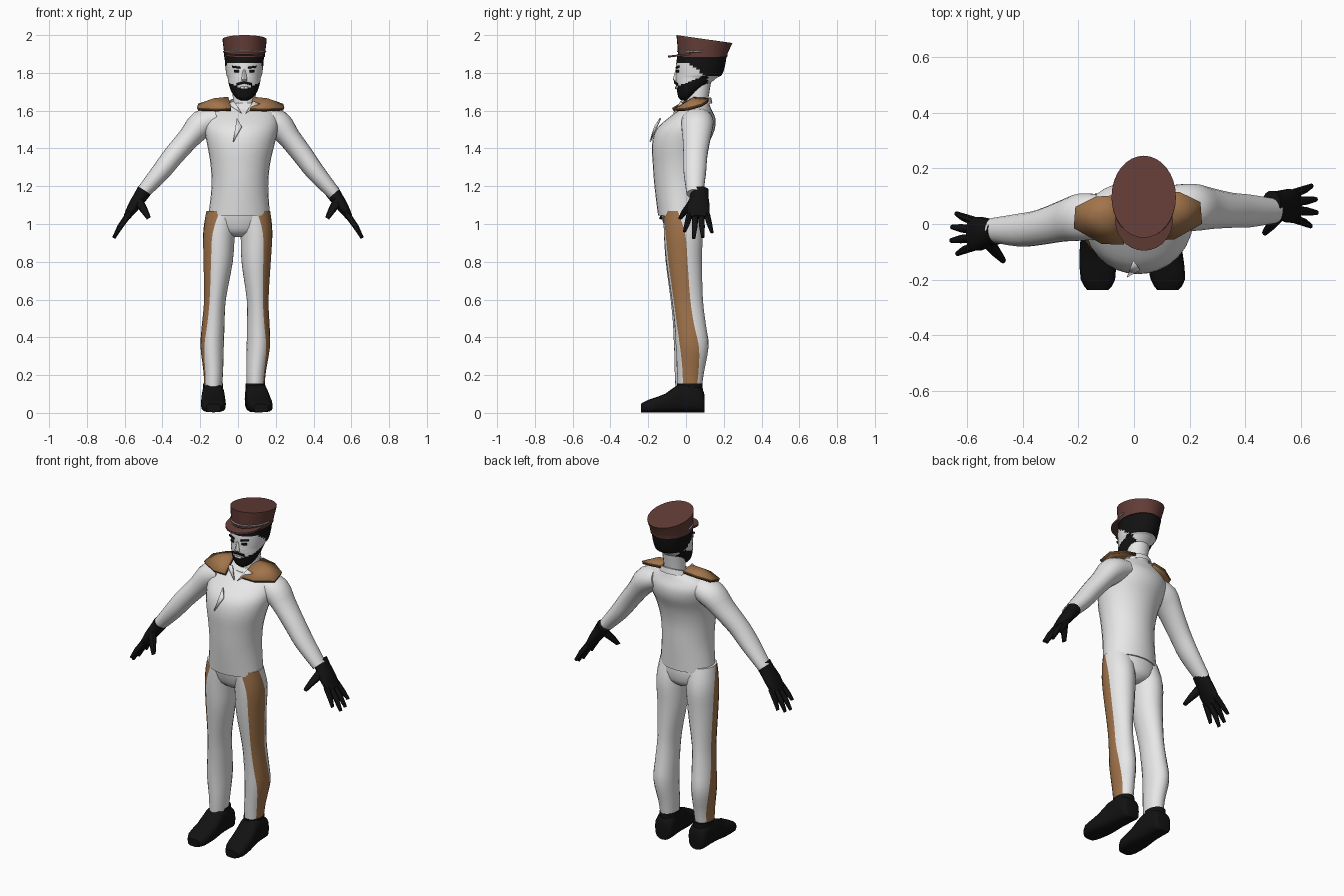
import bpy, bmesh, math
from mathutils import Vector


def material(name, rgb):
    m = bpy.data.materials.new(name)
    m.diffuse_color = (*rgb, 1)
    return m


WHITE = material("white_cloth", (0.8, 0.8, 0.8))
BLACK = material("black", (0.006, 0.006, 0.006))
HAT = material("maroon_felt", (0.125, 0.046, 0.038))
TAN = material("tan", (0.36, 0.175, 0.07))
TRIM = material("dark_brown_trim", (0.1, 0.045, 0.018))
GREY = material("grey_cord", (0.35, 0.35, 0.35))


def finish(name, bm, mats):
    bmesh.ops.recalc_face_normals(bm, faces=bm.faces)
    me = bpy.data.meshes.new(name)
    bm.to_mesh(me)
    bm.free()
    for m in mats:
        me.materials.append(m)
    ob = bpy.data.objects.new(name, me)
    bpy.context.collection.objects.link(ob)
    return ob


def smooth(rows, k=3):
    """Spline-resample rows of numbers."""
    out = []
    for i in range(len(rows) - 1):
        a, b, c, d = (rows[max(i - 1, 0)], rows[i], rows[i + 1], rows[min(i + 2, len(rows) - 1)])
        for j in range(k):
            t = j / k
            out.append(tuple(0.5 * (2 * q + (r - p) * t + (2 * p - 5 * q + 4 * r - s) * t * t
                                    + (3 * q - p - 3 * r + s) * t ** 3)
                             for p, q, r, s in zip(a, b, c, d)))
    return out + [tuple(rows[-1])]


def loft(name, rings, mats, n=20, power=1.0, rule=None, caps=True):
    """Skin rings of (centre, u, v, phase); rule(index, centre) picks the material."""
    bm = bmesh.new()
    f = lambda w: math.copysign(abs(w) ** power, w)
    loops = []
    for c, u, v, ph in rings:
        angs = [ph + math.tau * i / n for i in range(n)]
        loops.append([bm.verts.new(Vector(c) + Vector(u) * f(math.cos(a)) + Vector(v) * f(math.sin(a)))
                      for a in angs])
    for lo, hi in zip(loops, loops[1:]):
        for i in range(n):
            j = (i + 1) % n
            face = bm.faces.new((lo[i], lo[j], hi[j], hi[i]))
            if rule:
                face.material_index = rule(i, face.calc_center_median())
    if caps:
        bm.faces.new(loops[0])
        bm.faces.new(loops[-1])
    return finish(name, bm, mats)


def upright(rows, tilt=0.0):
    """Rows (z, cx, cy, rx, ry) to horizontal rings."""
    return [((x, y, z), (rx, 0, 0), (0, ry, tilt), 0) for z, x, y, rx, ry in rows]


def tube(name, rows, mat, n=14):
    """Rows (x, y, z, r, ry) to rings across the path."""
    rings = []
    for i, (x, y, z, r, ry) in enumerate(rows):
        a, b = rows[max(i - 1, 0)], rows[min(i + 1, len(rows) - 1)]
        t = Vector((b[0] - a[0], 0, b[2] - a[2])).normalized()
        rings.append(((x, y, z), t.cross(Vector((0, 1, 0))) * r, (0, ry, 0), 0))
    return loft(name, rings, [mat], n)


def plate(name, pts, mat, thick=0.008):
    bm = bmesh.new()
    bm.faces.new([bm.verts.new(p) for p in pts])
    ob = finish(name, bm, [mat])
    mod = ob.modifiers.new("thickness", "SOLIDIFY")
    mod.thickness, mod.offset = thick, 0
    return ob


# Jacket body and trouser hips
loft("jacket", upright(smooth([
    (1.045, 0.006, -0.028, 0.163, 0.120), (1.20, 0.010, -0.035, 0.150, 0.132),
    (1.32, 0.012, -0.038, 0.158, 0.138), (1.42, 0.015, -0.030, 0.178, 0.150),
    (1.50, 0.016, -0.003, 0.195, 0.155), (1.56, 0.017, 0.030, 0.195, 0.125),
    (1.605, 0.022, 0.050, 0.165, 0.085), (1.64, 0.030, 0.060, 0.095, 0.062)])), [WHITE], 28)
loft("trouser_hips", upright(smooth([
    (0.93, 0.005, -0.01, 0.03, 0.05), (0.96, 0.005, -0.014, 0.125, 0.088),
    (1.02, 0.005, -0.020, 0.152, 0.105), (1.08, 0.005, -0.028, 0.152, 0.108)])), [WHITE], 24)

# Collar, shirt fold and neck
loft("neck", upright([(1.58, 0.033, 0.05, 0.066, 0.06), (1.66, 0.033, 0.06, 0.06, 0.058),
                      (1.78, 0.033, 0.075, 0.066, 0.062)]), [WHITE], 20)
loft("collar", upright([(1.615, 0.03, 0.05, 0.098, 0.09), (1.645, 0.032, 0.055, 0.085, 0.078),
                        (1.645, 0.032, 0.055, 0.076, 0.07), (1.61, 0.03, 0.05, 0.08, 0.07)], 0.025),
     [WHITE], 20, caps=False)
for s in (-1, 1):
    plate("collar_point", [(0.03 + s * 0.01, -0.065, 1.585), (0.03 + s * 0.085, -0.02, 1.635),
                           (0.03 + s * 0.05, -0.025, 1.65)], WHITE)
plate("front_fold", [(-0.005, -0.135, 1.56), (0.02, -0.165, 1.515), (-0.025, -0.19, 1.435)], WHITE)

# Legs with a winding side stripe, and shoes
LEG = [(1.07, 0.083, -0.030, 0.085, 0.088, -45), (0.95, 0.100, -0.015, 0.085, 0.102, -30),
       (0.80, 0.105, -0.010, 0.078, 0.095, -25), (0.60, 0.122, 0.007, 0.058, 0.083, -25),
       (0.47, 0.131, 0.022, 0.060, 0.083, -22), (0.35, 0.137, 0.033, 0.062, 0.087, -12),
       (0.22, 0.131, 0.024, 0.052, 0.072, 0), (0.13, 0.132, 0.020, 0.047, 0.063, 0)]
for side, s in (("left", -1), ("right", 1)):
    rings = []
    for z, x, y, rx, ry, ph in smooth(LEG):
        x -= 0.045 * (1 - z) if s > 0 else 0
        y -= 0.015 * (1 - z) if s < 0 else 0
        rings.append(((s * x, y, z), (s * rx, 0, 0), (0, ry, 0), math.radians(ph - 36)))
    loft("trouser_leg_" + side, rings, [WHITE, TAN], 20, rule=lambda i, c: int(i < 4))
    ax, tx = (-0.132, -0.130) if s < 0 else (0.092, 0.122)
    rows = smooth([(0.098, 0, 0.09, 0.035), (0.085, 0, 0.125, 0.055), (0.03, 0.1, 0.152, 0.058),
                   (-0.04, 0.3, 0.148, 0.060), (-0.11, 0.6, 0.098, 0.066), (-0.20, 1, 0.066, 0.062),
                   (-0.238, 1, 0.045, 0.038)], 2)
    loft("shoe_" + side, [((ax + (tx - ax) * t, y, h / 2 + 0.003), (w, 0, 0), (0, 0, h / 2), 0)
                          for y, t, h, w in rows], [BLACK], 16, power=0.65)
    loft("shoe_cuff_" + side, upright([(0.08, ax, 0.02, 0.055, 0.07), (0.155, ax, 0.02, 0.052, 0.068)]),
         [BLACK], 16)

# Sleeves, gloves and shoulder boards
for side, s in (("left", -1), ("right", 1)):
    dy = (0.025, -0.022) if s < 0 else (0.06, 0.047)
    arm = [(0.12, 0, 1.56, 0.06, 0.08), (0.20, 0, 1.53, 0.074, 0.086), (0.265, 0.3, 1.457, 0.060, 0.075),
           (0.345, 0.8, 1.36, 0.055, 0.064), (0.41, 1, 1.275, 0.050, 0.060), (0.51, 1, 1.16, 0.036, 0.044)]
    tube("sleeve_" + side, [(s * x + 0.01 * (1 - t), dy[0] + (dy[1] - dy[0]) * t, z, r, ry)
                            for x, t, z, r, ry in smooth(arm)], WHITE, 18)
    yc = -0.035 if s < 0 else 0.065
    tube("glove_" + side, [(s * x, yc + o, z, r, ry) for x, o, z, r, ry in smooth([
        (0.495, 0.008, 1.178, 0.040, 0.048), (0.52, 0.005, 1.14, 0.036, 0.050),
        (0.555, 0, 1.09, 0.030, 0.062), (0.59, 0, 1.035, 0.018, 0.060)], 2)], BLACK)
    for d, drop in ((-0.045, 0.96), (-0.015, 0.925), (0.015, 0.93), (0.045, 0.955)):
        k = (1.06 - drop) / 0.135
        tube("glove_finger_" + side, [(s * 0.575, yc + d, 1.055, 0.017, 0.017),
                                      (s * (0.575 + 0.05 * k), yc + d * 1.3, (1.045 + drop) / 2, 0.015, 0.015),
                                      (s * (0.575 + 0.083 * k), yc + d * 1.6, drop, 0.009, 0.009)], BLACK, 8)
    tube("glove_thumb_" + side, [(s * 0.53, yc - 0.025, 1.125, 0.028, 0.025),
                                 (s * 0.495, yc - 0.068, 1.07, 0.019, 0.02),
                                 (s * 0.472, yc - 0.095, 1.03, 0.012, 0.012)], BLACK, 8)
    bm = bmesh.new()
    off = -0.012 if s < 0 else 0.004
    pt = lambda x, y, z: bm.verts.new((0.014 + s * x, y + off, z))
    rim = [pt(*p) for p in ((0.228, 0.0, 1.608), (0.222, 0.075, 1.628), (0.15, 0.11, 1.648),
                            (0.07, 0.115, 1.658), (0.065, 0.04, 1.665), (0.05, -0.058, 1.606),
                            (0.13, -0.055, 1.604))]
    mid = pt(0.14, 0.03, 1.657)
    for i in range(7):
        bm.faces.new((rim[i], rim[(i + 1) % 7], mid))
    board = finish("shoulder_board_" + side, bm, [TAN, TRIM])
    mod = board.modifiers.new("thickness", "SOLIDIFY")
    mod.thickness, mod.offset, mod.material_offset_rim = 0.018, 0, 1


# Head with hair and beard
def hair_rule(i, c):
    hair = c.z > max(1.782, 1.853 - max(c.y - 0.01, 0) * 0.75)
    beard = c.y < 0.115 and c.z < 1.725 + (c.y + 0.05) * 0.42
    return int(hair or beard)


loft("head", upright(smooth([(z, 0.033, y, rx, ry) for z, y, rx, ry in (
    (1.655, -0.008, 0.020, 0.018), (1.67, 0.0, 0.045, 0.040), (1.70, 0.015, 0.068, 0.062),
    (1.74, 0.035, 0.082, 0.088), (1.775, 0.055, 0.088, 0.110), (1.79, 0.068, 0.094, 0.122),
    (1.84, 0.077, 0.101, 0.130), (1.90, 0.086, 0.105, 0.130))], 5)), [WHITE, BLACK], 40, rule=hair_rule)
loft("nose", upright([(1.757, 0.033, -0.048, 0.017, 0.014), (1.766, 0.033, -0.052, 0.016, 0.018),
                      (1.825, 0.033, -0.045, 0.008, 0.008)]), [WHITE], 8)


# Eyes, brows, moustache and lips
def face_plate(name, x, z, w, h, y, mat, slope=0.0):
    for s in (-1, 1):
        q = [(x - w, z - h - slope), (x + w, z - h + slope), (x + w, z + h + slope), (x - w, z + h - slope)]
        plate(name, [(0.033 + s * a, y + (a - x) * 0.35, b) for a, b in q], mat, 0.006)


face_plate("eye", 0.040, 1.808, 0.013, 0.006, -0.045, BLACK)
face_plate("brow", 0.042, 1.830, 0.022, 0.005, -0.045, BLACK, 0.003)
face_plate("moustache", 0.020, 1.745, 0.020, 0.006, -0.053, BLACK, -0.005)
face_plate("lips", 0.010, 1.722, 0.010, 0.006, -0.051, WHITE)

# Cap: crown, band cord and visor
crown = [(1.885, 0.088, 0.108, 0.130, 0), (1.91, 0.089, 0.109, 0.132, -0.004),
         (1.965, 0.096, 0.116, 0.145, -0.018), (1.979, 0.098, 0.116, 0.148, -0.021)]
loft("cap_crown", [((0.035, y, z), (rx, 0, 0), (0, ry, t), 0) for z, y, rx, ry, t in crown], [HAT], 32)
loft("cap_visor", [((0.036, 0.012, z), (0.104, 0, 0), (0, 0.108, 0.012), 0) for z in (1.893, 1.903)],
     [HAT], 28)
cu = bpy.data.curves.new("cap_cord", "CURVE")
cu.dimensions, cu.bevel_depth, cu.bevel_resolution = "3D", 0.005, 1
sp = cu.splines.new("POLY")
sp.points.add(20)
for i, p in enumerate(sp.points):
    a = math.radians(180 + 9 * i)
    p.co = (0.035 + 0.110 * math.cos(a), 0.089 + 0.133 * math.sin(a), 1.912 - 0.003 * math.sin(a), 1)
cu.materials.append(GREY)
bpy.context.collection.objects.link(bpy.data.objects.new("cap_cord", cu))

# Smooth shading with sharp edges kept
meshes = [o for o in bpy.context.scene.objects if o.type == "MESH"]
for o in meshes:
    o.select_set(True)
bpy.context.view_layer.objects.active = meshes[0]
bpy.ops.object.shade_smooth_by_angle(angle=math.radians(45))
